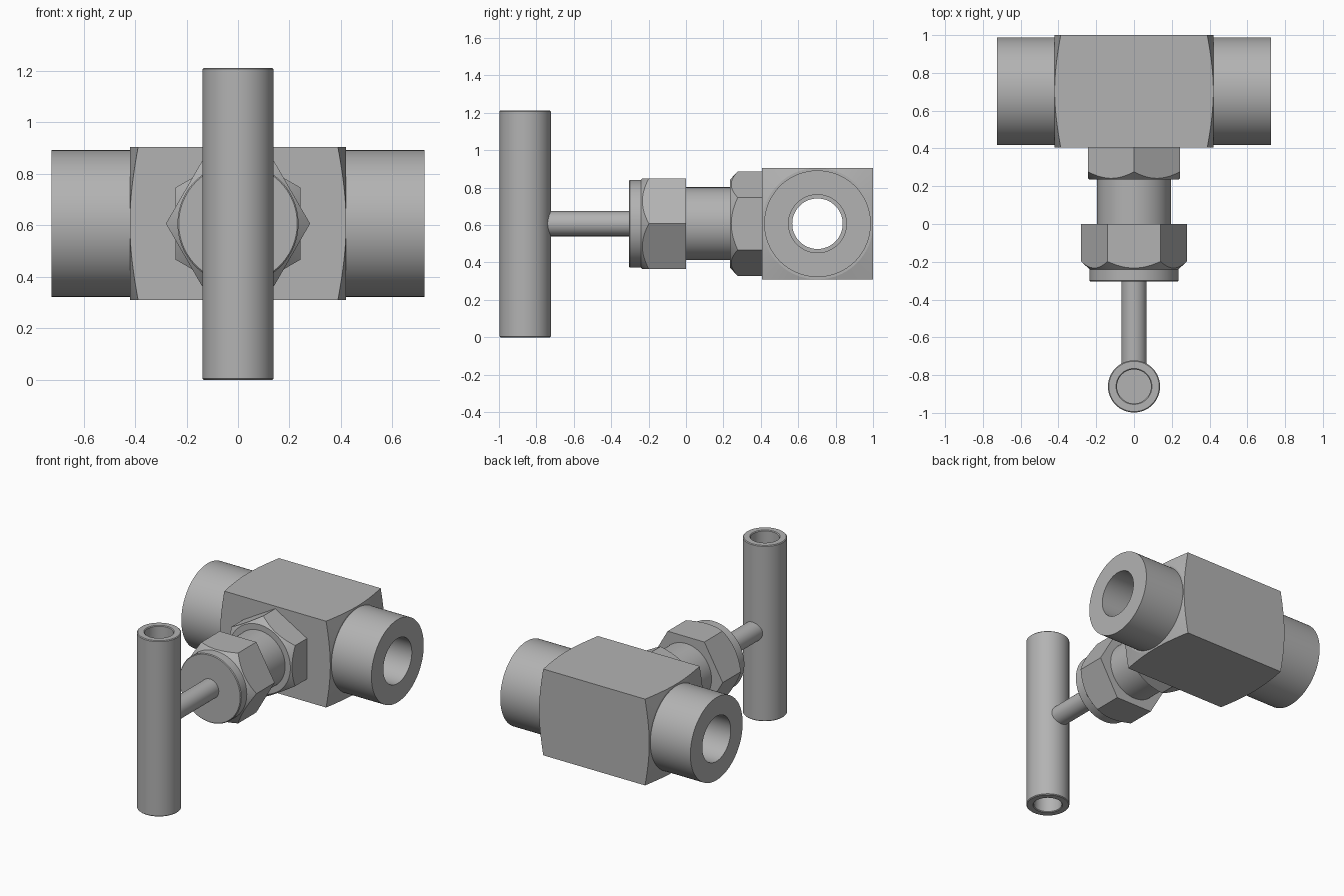
import bpy, bmesh
from math import cos, sin, pi, radians
from mathutils import Matrix, Vector

cube = bpy.data.objects.get("Cube")
if cube:
    bpy.data.objects.remove(cube, do_unlink=True)

steel = bpy.data.materials.new("brushed steel grey")
steel.use_nodes = True
steel.diffuse_color = (0.45, 0.45, 0.45, 1)
steel.node_tree.nodes["Principled BSDF"].inputs["Base Color"].default_value = (0.45, 0.45, 0.45, 1)

AXIS_Z = 0.607      # height of the pipe and stem axes
BODY_Y = 0.703      # depth of the pipe axis
HANDLE_Y = -0.86
ALONG = {"X": Matrix.Rotation(pi / 2, 4, "Y"),
         "Y": Matrix.Rotation(-pi / 2, 4, "X"),
         "Z": Matrix.Identity(4)}


def finish(name, bm, matrix):
    bmesh.ops.transform(bm, matrix=matrix, verts=bm.verts)
    bmesh.ops.recalc_face_normals(bm, faces=bm.faces)
    mesh = bpy.data.meshes.new(name)
    bm.to_mesh(mesh)
    bm.free()
    mesh.materials.append(steel)
    obj = bpy.data.objects.new(name, mesh)
    bpy.context.collection.objects.link(obj)
    return obj


def lathe(name, profile, axis, centre, sides=96, turn=0, ring=False):
    """Revolve (radius, distance) points; ring joins the last point to the first."""
    bm = bmesh.new()
    loops = []
    for r, h in profile:
        if r == 0:
            loops.append([bm.verts.new((0, 0, h))] * sides)
        else:
            angles = [turn + 2 * pi * i / sides for i in range(sides)]
            loops.append([bm.verts.new((r * cos(a), r * sin(a), h)) for a in angles])
    pairs = list(zip(loops, loops[1:]))
    if ring:
        pairs.append((loops[-1], loops[0]))
    for a, b in pairs:
        for i in range(sides):
            j = (i + 1) % sides
            bm.faces.new(list(dict.fromkeys((a[i], a[j], b[j], b[i]))))
    if not ring:
        for loop in (loops[0], loops[-1]):
            if loop[0] is not loop[1]:
                bm.faces.new(loop)
    return finish(name, bm, Matrix.Translation(centre) @ ALONG[axis])


def combine(obj, tool, operation):
    mod = obj.modifiers.new("cut", "BOOLEAN")
    mod.operation, mod.object, mod.solver = operation, tool, "EXACT"
    bpy.context.view_layer.objects.active = obj
    bpy.ops.object.modifier_apply(modifier=mod.name)
    bpy.data.objects.remove(tool, do_unlink=True)


def smooth(obj):
    bpy.ops.object.select_all(action="DESELECT")
    obj.select_set(True)
    bpy.context.view_layer.objects.active = obj
    bpy.ops.object.shade_smooth_by_angle(angle=radians(10))


def chamfered_hex(name, front, back, turn):
    """Hexagon along y whose front corners are turned down by a cone."""
    obj = lathe(name, [(0.28, front), (0.28, back)], "Y", (0, 0, AXIS_Z), 6, turn)
    cone = lathe("cone", [(0.235, front), (0.30, front + 0.06), (0.30, back + 0.1)],
                 "Y", (0, 0, AXIS_Z))
    combine(obj, cone, "INTERSECT")
    return obj


parts = []
pipe_centre = Vector((0, BODY_Y, AXIS_Z))

# Square body with turned ends
bm = bmesh.new()
bmesh.ops.create_cube(bm, size=1)
body = finish("valve_body", bm,
              Matrix.Translation(pipe_centre) @ Matrix.Diagonal((0.84, 0.595, 0.595, 1)))
turned = [(0.2975, -0.42), (0.44, -0.383), (0.44, 0.383), (0.2975, 0.42)]
combine(body, lathe("turned", turned, "X", pipe_centre), "INTERSECT")
combine(body, lathe("bore", [(0.22, -0.6), (0.22, 0.6)], "X", pipe_centre), "DIFFERENCE")
parts.append(body)

# Through pipe with stepped bore
parts.append(lathe("pipe", [
    (0.285, -0.725), (0.285, 0.725), (0.155, 0.725), (0.155, 0.35),
    (0.135, 0.35), (0.135, -0.35), (0.155, -0.35), (0.155, -0.725)],
    "X", pipe_centre, ring=True))

# Bonnet: hexagon, collar, packing nut
parts.append(chamfered_hex("bonnet_hex", 0.235, 0.42, pi / 2))
parts.append(chamfered_hex("packing_nut", -0.24, 0.0, 0))
stem_centre = (0, 0, AXIS_Z)
parts.append(lathe("bonnet_collar", [(0.195, -0.02), (0.195, 0.25)], "Y", stem_centre))
parts.append(lathe("nut_cap", [(0.23, -0.305), (0.235, -0.3), (0.235, -0.22)], "Y", stem_centre))
parts.append(lathe("stem", [(0.067, -0.78), (0.067, -0.29)], "Y", stem_centre))

# Bar handle with a blind hole in each end
parts.append(lathe("bar_handle", [
    (0, 0.25), (0.09, 0.25), (0.09, 0.005), (0.095, 0), (0.133, 0), (0.138, 0.005),
    (0.138, 1.207), (0.133, 1.212), (0.095, 1.212), (0.09, 1.207), (0.09, 0.962), (0, 0.962)],
    "Z", (0, HANDLE_Y, 0)))

for part in parts:
    smooth(part)
